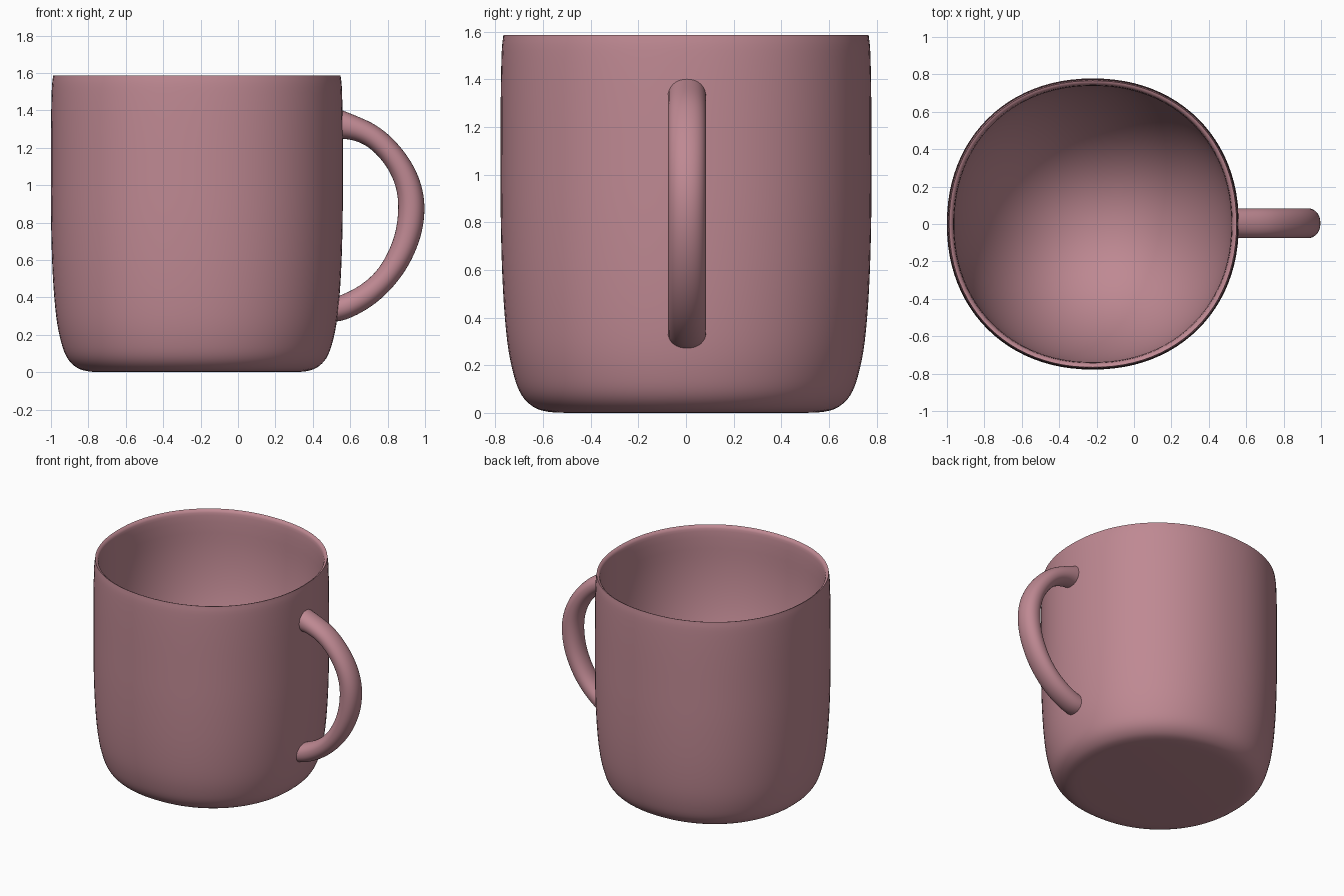
import bpy, bmesh, math
from mathutils import Vector

if "Cube" in bpy.data.objects:
    bpy.data.objects.remove(bpy.data.objects["Cube"])

mat = bpy.data.materials.new("pink_glaze")
mat.diffuse_color = (0.52, 0.25, 0.29, 1)
mat.use_nodes = True
mat.node_tree.nodes["Principled BSDF"].inputs["Base Color"].default_value = mat.diffuse_color


def smooth_path(pts, steps, relax=0):
    """Catmull-Rom curve through points of any dimension, optionally relaxed."""
    pts = [Vector(p) for p in pts]
    pts = [2 * pts[0] - pts[1]] + pts + [2 * pts[-1] - pts[-2]]
    out = []
    for a, b, c, d in zip(pts, pts[1:], pts[2:], pts[3:]):
        for i in range(steps):
            t = i / steps
            out.append(0.5 * (2 * b + (c - a) * t + (2 * a - 5 * b + 4 * c - d) * t**2
                              + (3 * b - a - 3 * c + d) * t**3))
    out.append(pts[-2])
    for _ in range(relax):
        out = [out[0]] + [(a + 2 * b + c) / 4 for a, b, c in zip(out, out[1:], out[2:])] + [out[-1]]
    return out


def rounded(angle, n):
    """Point on a unit superellipse."""
    c, s = math.cos(angle), math.sin(angle)
    return (math.copysign(abs(c) ** (2 / n), c), math.copysign(abs(s) ** (2 / n), s))


def skin(name, rings):
    """Join rings of points into a tube with capped ends."""
    bm = bmesh.new()
    loops = [[bm.verts.new(p) for p in ring] for ring in rings]
    n = len(loops[0])
    for a, b in zip(loops, loops[1:]):
        for i in range(n):
            j = (i + 1) % n
            bm.faces.new((a[i], a[j], b[j], b[i]))
    bm.faces.new(loops[0])
    bm.faces.new(loops[-1])
    bmesh.ops.recalc_face_normals(bm, faces=bm.faces)
    me = bpy.data.meshes.new(name)
    bm.to_mesh(me)
    bm.free()
    me.materials.append(mat)
    ob = bpy.data.objects.new(name, me)
    bpy.context.collection.objects.link(ob)
    bpy.context.view_layer.objects.active = ob
    ob.select_set(True)
    bpy.ops.object.shade_smooth_by_angle(angle=math.radians(50))
    ob.select_set(False)
    return ob


# Cup: outer wall up to a thin lip, then down the bowl-shaped inside
outer = [(0.50, 0), (0.58, 0.005), (0.64, 0.025), (0.69, 0.075), (0.723, 0.16), (0.75, 0.30),
         (0.768, 0.52), (0.777, 0.80), (0.778, 1.10), (0.777, 1.35), (0.773, 1.52), (0.766, 1.586)]
lip = [(0.757, 1.583), (0.744, 1.565), (0.738, 1.50)]
RIM, FLOOR = 1.42, 0.25
bowl = []
for i in range(33):
    r, h = rounded(math.radians(88 * i / 32), 2.1)
    bowl.append((0.737 * r, RIM - (RIM - FLOOR) * h))
profile = smooth_path(outer, 4) + smooth_path(lip, 3) + [Vector(p) for p in bowl]
SIDES = 96
skin("cup", [[(-0.220 + 1.003 * r * x, r * y, z)
              for x, y in (rounded(2 * math.pi * i / SIDES, 2.13) for i in range(SIDES))]
             for r, z in profile])

# Handle: each entry is outer edge x, z and inner edge x, z
edges = [(0.52, 1.415, 0.52, 1.25), (0.62, 1.375, 0.61, 1.243), (0.76, 1.31, 0.705, 1.20),
         (0.89, 1.18, 0.795, 1.10), (0.973, 1.03, 0.845, 0.99), (1.0, 0.87, 0.858, 0.87),
         (0.968, 0.69, 0.835, 0.715), (0.875, 0.51, 0.755, 0.555), (0.735, 0.365, 0.655, 0.465),
         (0.59, 0.285, 0.57, 0.42), (0.515, 0.27, 0.515, 0.40)]
rings = []
for ox, oz, ix, iz in smooth_path(edges, 6, 8):
    mid = Vector(((ox + ix) / 2, 0.004, (oz + iz) / 2))
    half = Vector(((ox - ix) / 2, 0, (oz - iz) / 2))
    rings.append([mid + half * u + Vector((0, 0.08 * v, 0))
                  for u, v in (rounded(2 * math.pi * i / 32, 2.15) for i in range(32))])
skin("handle", rings)
